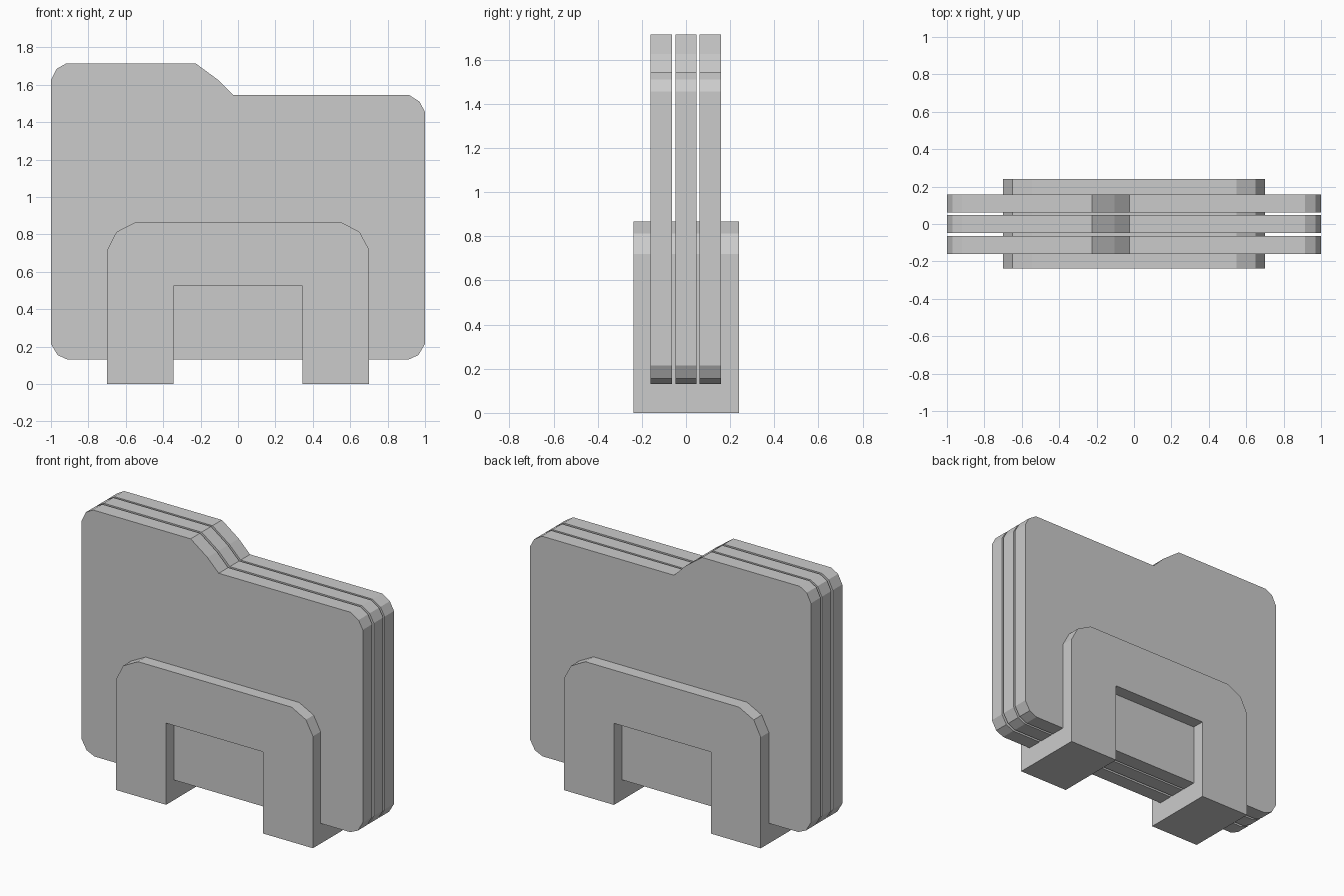
import bpy, bmesh

if "Cube" in bpy.data.objects:
    bpy.data.objects.remove(bpy.data.objects["Cube"])


def extrude_profile(name, points, y0, y1):
    """Closed XZ outline extruded along y."""
    bm = bmesh.new()
    face = bm.faces.new([bm.verts.new((x, y0, z)) for x, z in points])
    ext = bmesh.ops.extrude_face_region(bm, geom=[face])
    verts = [g for g in ext["geom"] if isinstance(g, bmesh.types.BMVert)]
    bmesh.ops.translate(bm, verts=verts, vec=(0, y1 - y0, 0))
    bmesh.ops.recalc_face_normals(bm, faces=bm.faces)
    mesh = bpy.data.meshes.new(name)
    bm.to_mesh(mesh)
    bm.free()
    obj = bpy.data.objects.new(name, mesh)
    bpy.context.collection.objects.link(obj)
    return obj


# Tabbed folder outline with chamfered corners
folder = [(-1, 0.215), (-0.965, 0.155), (-0.91, 0.13), (0.91, 0.13),
          (0.965, 0.155), (1, 0.215), (1, 1.455), (0.97, 1.51),
          (0.915, 1.545), (-0.025, 1.545), (-0.105, 1.625), (-0.225, 1.713),
          (-0.92, 1.713), (-0.97, 1.685), (-1, 1.625)]

# Three upright folders, side by side
for name, y in (("front_folder", -0.112), ("middle_folder", 0), ("back_folder", 0.11)):
    extrude_profile(name, folder, y - 0.048, y + 0.048)

# Arched stand straddling the folders
stand = [(-0.7, 0), (-0.345, 0), (-0.345, 0.525), (0.345, 0.525),
         (0.345, 0), (0.7, 0), (0.7, 0.72), (0.65, 0.813),
         (0.548, 0.867), (-0.545, 0.867), (-0.65, 0.813), (-0.7, 0.715)]
extrude_profile("stand", stand, -0.238, 0.24)
